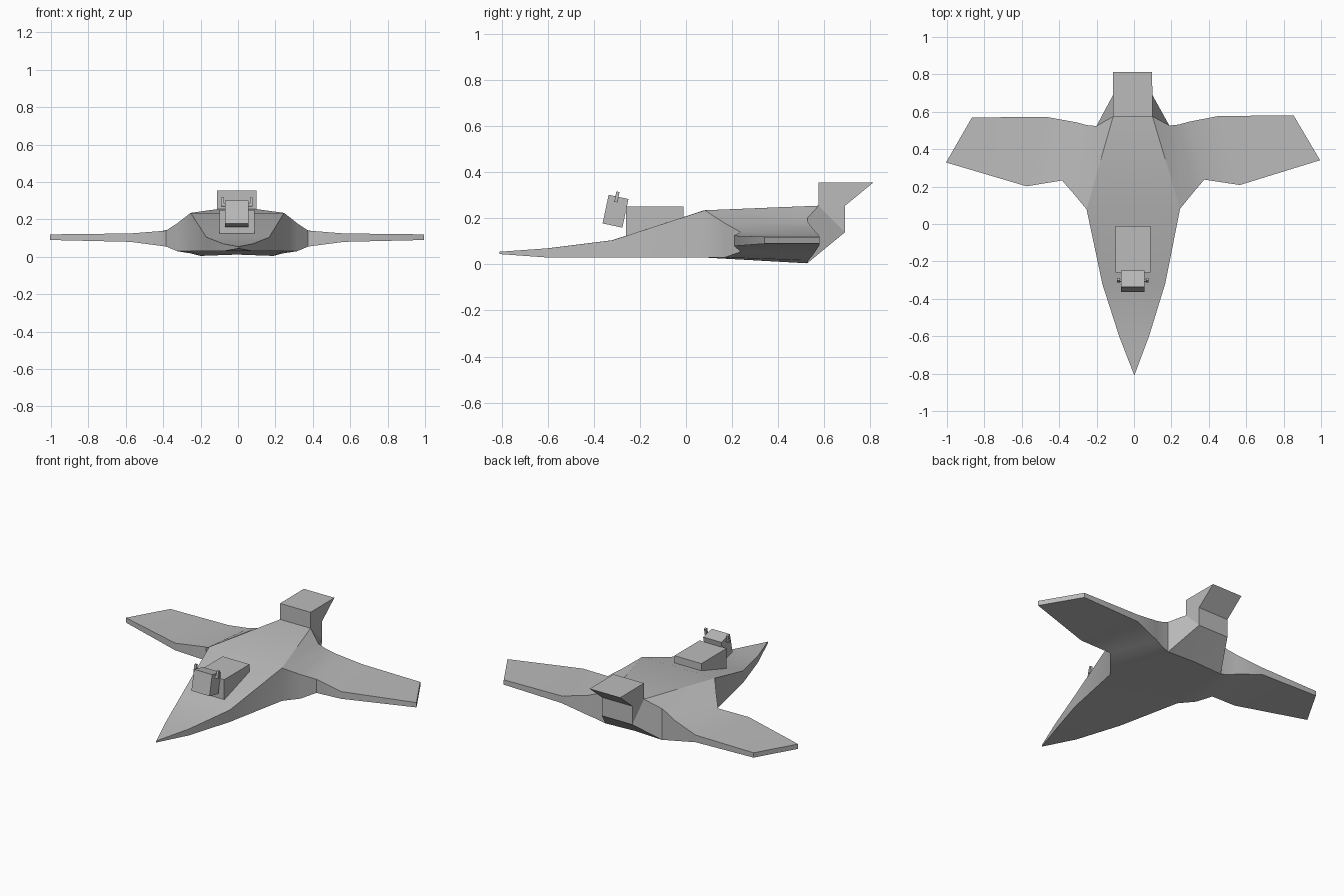
import bpy, bmesh, math
from mathutils import Matrix

cube = bpy.data.objects.get("Cube")
if cube:
    bpy.data.objects.remove(cube, do_unlink=True)

# One plain grey for the whole craft
grey = bpy.data.materials.new("plain_grey")
grey.use_nodes = True
grey.diffuse_color = (0.5, 0.5, 0.5, 1)
grey.node_tree.nodes["Principled BSDF"].inputs["Base Color"].default_value = grey.diffuse_color

OFFSET = -0.006


def make_object(name, bm):
    bmesh.ops.recalc_face_normals(bm, faces=bm.faces)
    mesh = bpy.data.meshes.new(name)
    bm.to_mesh(mesh)
    bm.free()
    mesh.materials.append(grey)
    obj = bpy.data.objects.new(name, mesh)
    bpy.context.collection.objects.link(obj)
    return obj


def box(name, centre, size, tilt=0):
    bm = bmesh.new()
    bmesh.ops.create_cube(bm, size=1, matrix=Matrix.Diagonal((*size, 1)))
    obj = make_object(name, bm)
    obj.location = centre
    obj.rotation_euler.x = tilt
    return obj


def add_face(bm, points):
    """Add a face and its mirror twin, skipping repeated corners."""
    corners = list(dict.fromkeys(points))
    if len(corners) < 3:
        return
    for side in (1, -1):
        bm.faces.new([bm.verts.new((side * x, y, z)) for x, y, z in corners])


def top(p):
    return (p[0], p[1], p[2])


def bottom(p):
    return (p[0], p[1], p[3])


def centre(p):
    return (0, p[1], p[2])


# Edge stations of the hull: x, y, upper z, lower z
nose = [(0, -.81, .055, .045), (.08, -.6, .07, .03),
        (.168, -.32, .105, .03), (.25, .08, .235, .03)]
leading = [nose[-1], (.32, .165, .18, .03), (.38, .235, .14, .055),
           (.57, .205, .125, .08), (1, .335, .12, .09)]
trailing = [(.195, .525, .2, .005), (.245, .53, .18, .018), (.3, .545, .16, .035),
            (.46, .575, .125, .08), (.86, .575, .12, .09)]

hull = bmesh.new()

# Nose: upper, lower and side strips
for a, b in zip(nose, nose[1:]):
    add_face(hull, [top(a), top(b), centre(top(b)), centre(top(a))])
    add_face(hull, [bottom(a), bottom(b), centre(bottom(b)), centre(bottom(a))])
    add_face(hull, [top(a), top(b), bottom(b), bottom(a)])

# Wings: upper and lower panels, both edges and the tip
for i in range(len(leading) - 1):
    a, b, c, d = leading[i], leading[i + 1], trailing[i + 1], trailing[i]
    for level in (top, bottom):
        add_face(hull, [level(p) for p in (a, b, c, d)])
    for p, q in ((a, b), (d, c)):
        add_face(hull, [top(p), top(q), bottom(q), bottom(p)])
a, b = leading[-1], trailing[-1]
add_face(hull, [top(a), top(b), bottom(b), bottom(a)])

# Rear deck and belly
shoulder, root = leading[0], trailing[0]
half = .105
ridge = (half, .575, .255)
add_face(hull, [top(shoulder), ridge, centre(ridge), centre(top(shoulder))])
add_face(hull, [top(shoulder), top(root), ridge])
belly = (0, root[1], .012)
add_face(hull, [bottom(shoulder), bottom(root), belly, centre(bottom(shoulder))])

# Tail: raised fin with an overhang, rear panel and sloping underside
fin_front, fin_back = (half, .575, .355), (half, .812, .355)
panel_top, panel_low = (half, .69, .255), (half, .69, .14)
for p, q in ((ridge, fin_front), (fin_front, fin_back),
             (fin_back, panel_top), (panel_top, panel_low)):
    add_face(hull, [p, q, centre(q), centre(p)])
add_face(hull, [fin_front, fin_back, panel_top, ridge])
add_face(hull, [ridge, panel_top, panel_low])
add_face(hull, [top(root), ridge, panel_low, bottom(root)])
add_face(hull, [bottom(root), panel_low, centre(panel_low), belly])

bmesh.ops.remove_doubles(hull, verts=hull.verts, dist=0.0001)
body = make_object("hull_and_wings", hull)
body.rotation_euler.z = OFFSET * -1
body.location.x = OFFSET / 2
bpy.ops.object.select_all(action='DESELECT')
body.select_set(True)
bpy.context.view_layer.objects.active = body
bpy.ops.object.shade_smooth_by_angle(angle=math.radians(30))

# Block on the nose and the tilted head in front of it
box("neck_block", (OFFSET, -.135, .188), (.186, .25, .125))
TILT = math.radians(-12)
box("head", (OFFSET, -.306, .231), (.125, .088, .127), TILT)

# Small posts beside the head, each on a short peg
for side, label in ((1, "left"), (-1, "right")):
    box(label + "_post", (OFFSET + side * .077, -.3, .293), (.014, .014, .046), TILT)
    box(label + "_peg", (OFFSET + side * .066, -.302, .277), (.02, .012, .014), TILT)
